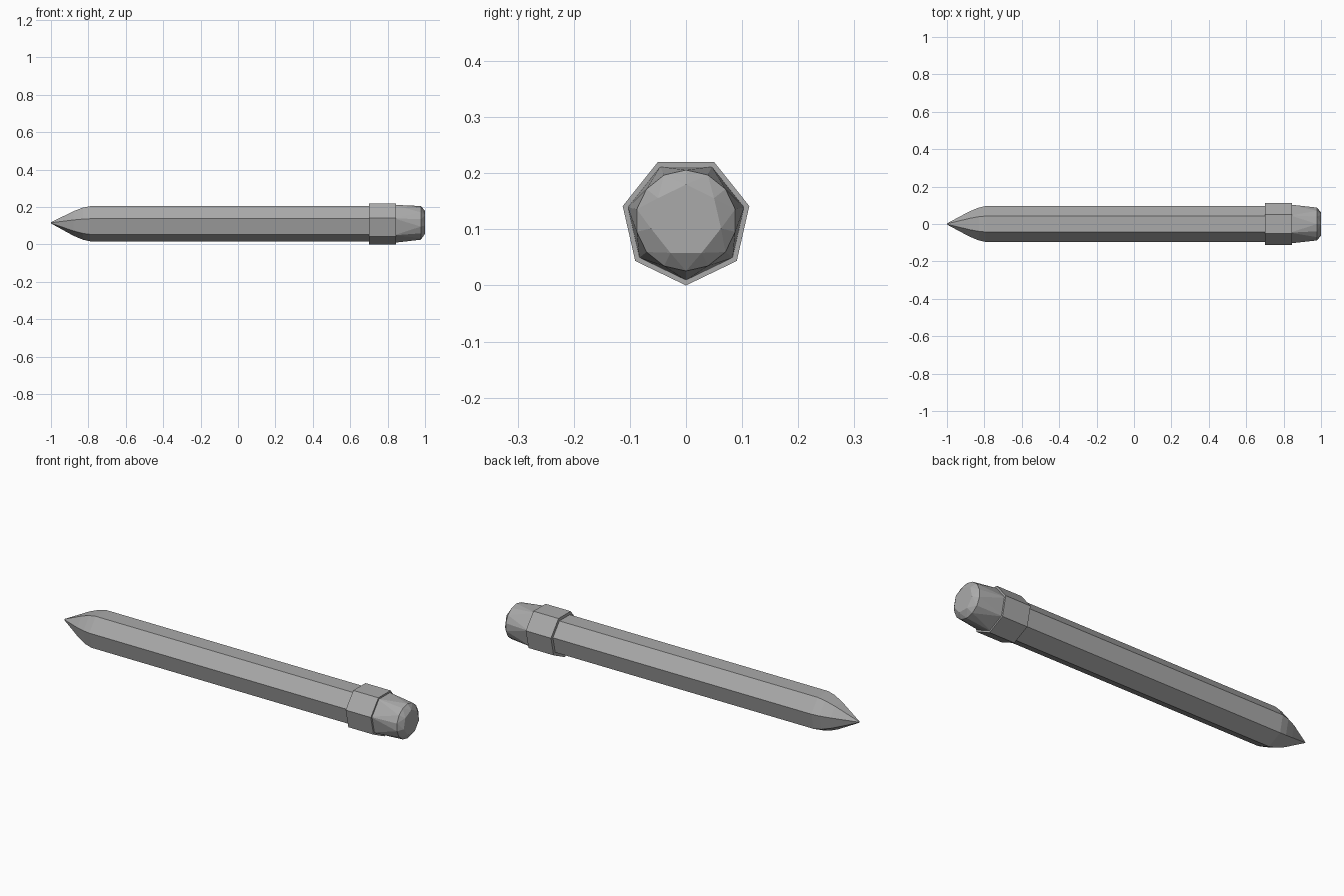
import bpy
import bmesh
import math

cube = bpy.data.objects.get("Cube")
if cube:
    bpy.data.objects.remove(cube, do_unlink=True)

SIDES = 7
AXIS_Z = 0.1157  # height of the long axis

grey = bpy.data.materials.new("plain grey")
grey.use_nodes = True
colour = (0.4, 0.4, 0.4, 1)
grey.diffuse_color = colour
grey.node_tree.nodes["Principled BSDF"].inputs["Base Color"].default_value = colour


def ring(bm, x, radius, sides=SIDES, start=-math.pi / 2):
    """Add a polygon of vertices around the long axis, one corner at start."""
    verts = []
    for i in range(sides):
        a = start + math.tau * i / sides
        verts.append(bm.verts.new((x, radius * math.cos(a),
                                   AXIS_Z + radius * math.sin(a))))
    return verts


def finish(bm, name):
    bmesh.ops.recalc_face_normals(bm, faces=bm.faces)
    mesh = bpy.data.meshes.new(name)
    bm.to_mesh(mesh)
    bm.free()
    mesh.materials.append(grey)
    obj = bpy.data.objects.new(name, mesh)
    bpy.context.collection.objects.link(obj)
    return obj


def loft(name, profile):
    """Join seven-sided rings given as (x, radius) and cap both ends."""
    bm = bmesh.new()
    rings = [ring(bm, x, r) for x, r in profile]
    for a, b in zip(rings, rings[1:]):
        for i in range(SIDES):
            j = (i + 1) % SIDES
            bm.faces.new((a[i], a[j], b[j], b[i]))
    bm.faces.new(rings[0])
    bm.faces.new(rings[-1])
    return finish(bm, name)


# Long shaft with a gently curved point
loft("shaft_and_tip", [(-1, 0.003), (-0.94, 0.036), (-0.88, 0.069),
                       (-0.83, 0.09), (-0.79, 0.099), (0.72, 0.099)])

# Wider collar that holds the end piece
loft("collar", [(0.70, 0.1157), (0.845, 0.1157)])

# Faceted end piece: seven corners turning into a rounder, bevelled end
bm = bmesh.new()
ring(bm, 0.835, 0.1065)
ring(bm, 0.978, 0.09, SIDES * 2)
ring(bm, 1.0, 0.064, SIDES, math.pi / 2)
bmesh.ops.convex_hull(bm, input=bm.verts)
bmesh.ops.dissolve_limit(bm, angle_limit=math.radians(1),
                         verts=bm.verts, edges=bm.edges)
finish(bm, "eraser")
